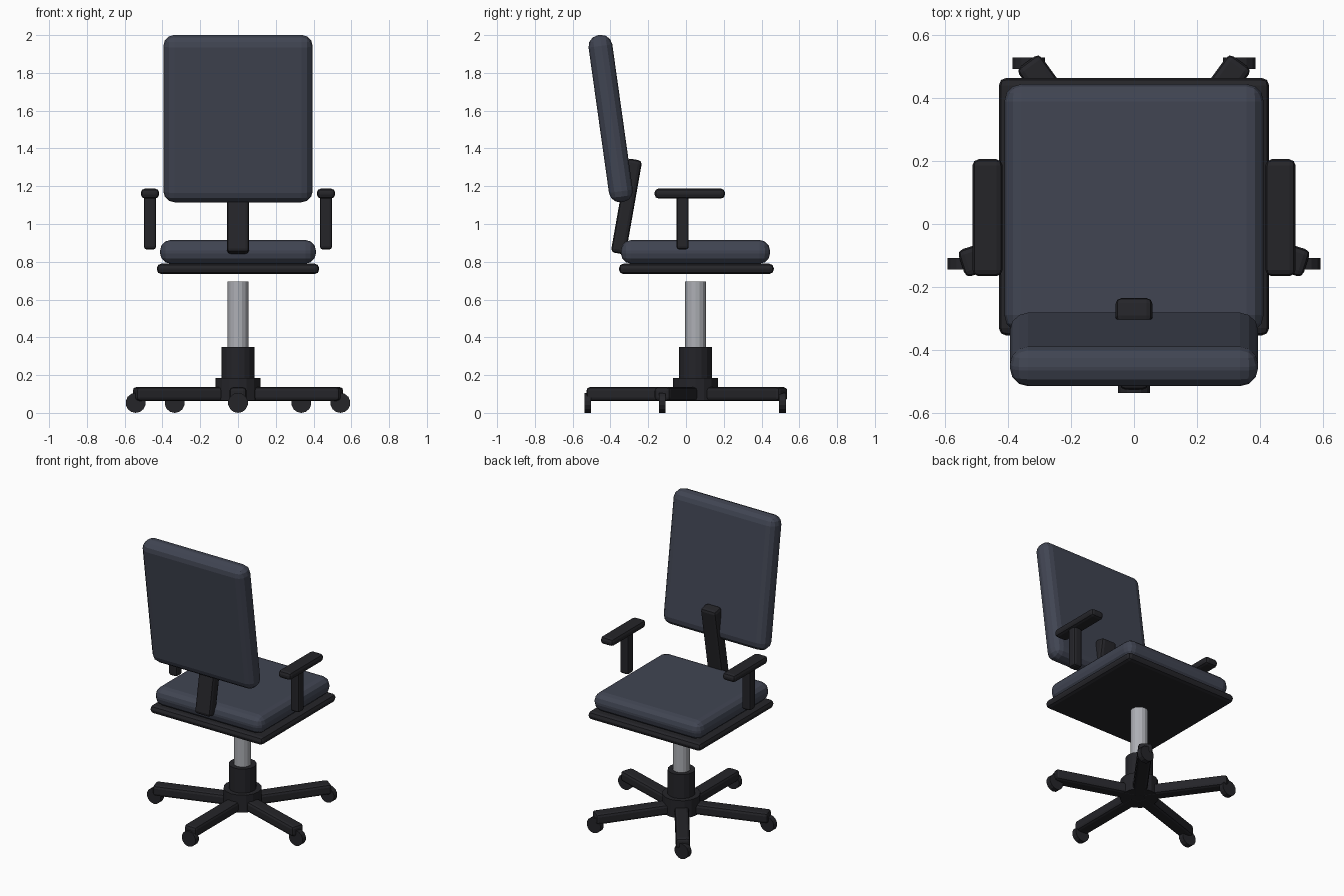
import bpy, math
from mathutils import Matrix, Vector

if "Cube" in bpy.data.objects:
    bpy.data.objects.remove(bpy.data.objects["Cube"])


def material(name, rgb):
    m = bpy.data.materials.new(name)
    m.diffuse_color = (*rgb, 1)
    m.use_nodes = True
    m.node_tree.nodes["Principled BSDF"].inputs["Base Color"].default_value = m.diffuse_color
    return m


FABRIC = material("slate_fabric", (0.052, 0.059, 0.085))
PLASTIC = material("black_plastic", (0.018, 0.018, 0.022))
METAL = material("silver_metal", (0.42, 0.43, 0.46))
CY = 0.05  # chair axis in y


def box(name, size, loc, mat, bevel=0.0, segs=2, rot=(0, 0, 0)):
    bpy.ops.mesh.primitive_cube_add(size=1, location=loc, rotation=rot)
    ob = bpy.context.object
    ob.name = name
    ob.data.transform(Matrix.Diagonal((*size, 1)))
    ob.data.materials.append(mat)
    if bevel:
        mod = ob.modifiers.new("rounded_edges", 'BEVEL')
        mod.width = bevel
        mod.segments = segs
    return ob


def cylinder(name, r, z0, z1, mat, sides=16):
    bpy.ops.mesh.primitive_cylinder_add(vertices=sides, radius=r, depth=z1 - z0,
                                        location=(0, CY, (z0 + z1) / 2))
    ob = bpy.context.object
    ob.name = name
    ob.data.materials.append(mat)
    return ob


# Seat
box("seat_pan", (0.86, 0.82, 0.055), (0, CY + 0.005, 0.7625), PLASTIC, 0.024)
box("seat_cushion", (0.825, 0.79, 0.125), (0, CY, 0.8525), FABRIC, 0.055, 3)

# Backrest leaning back, and its support bar leaning forward
box("backrest", (0.79, 0.127, 0.893), (0, -0.399, 1.558), FABRIC, 0.058, 3,
    (math.radians(8), 0, 0))
box("back_support", (0.118, 0.08, 0.505), (0, -0.315, 1.093), PLASTIC, 0.02, 2,
    (math.radians(-10), 0, 0))

# Armrests
for side, sx in (("left", -1), ("right", 1)):
    box(side + "_arm_post", (0.065, 0.065, 0.29), (sx * 0.466, -0.018, 1.01), PLASTIC, 0.015)
    box(side + "_arm_pad", (0.096, 0.372, 0.052), (sx * 0.466, 0.02, 1.161), PLASTIC, 0.02)

# Central column
cylinder("gas_lift", 0.055, 0.3, 0.695, METAL)
cylinder("column_sleeve", 0.087, 0.07, 0.35, PLASTIC)
cylinder("base_hub", 0.12, 0.065, 0.185, PLASTIC)

# Five-star base with casters
for i in range(5):
    a = math.radians(-90 + 72 * i)
    d = Vector((math.cos(a), math.sin(a), 0))
    centre = Vector((0, CY, 0))
    box(f"base_leg_{i + 1}", (0.56, 0.09, 0.072), centre + d * 0.297 + Vector((0, 0, 0.1)),
        PLASTIC, 0.018, 2, (0, 0, a))
    bpy.ops.mesh.primitive_cylinder_add(vertices=14, radius=0.053, depth=0.036,
                                        location=centre + d * 0.57 + Vector((0, 0, 0.053)),
                                        rotation=(math.pi / 2, 0, 0))
    bpy.context.object.name = f"caster_{i + 1}"
    bpy.context.object.data.materials.append(PLASTIC)
